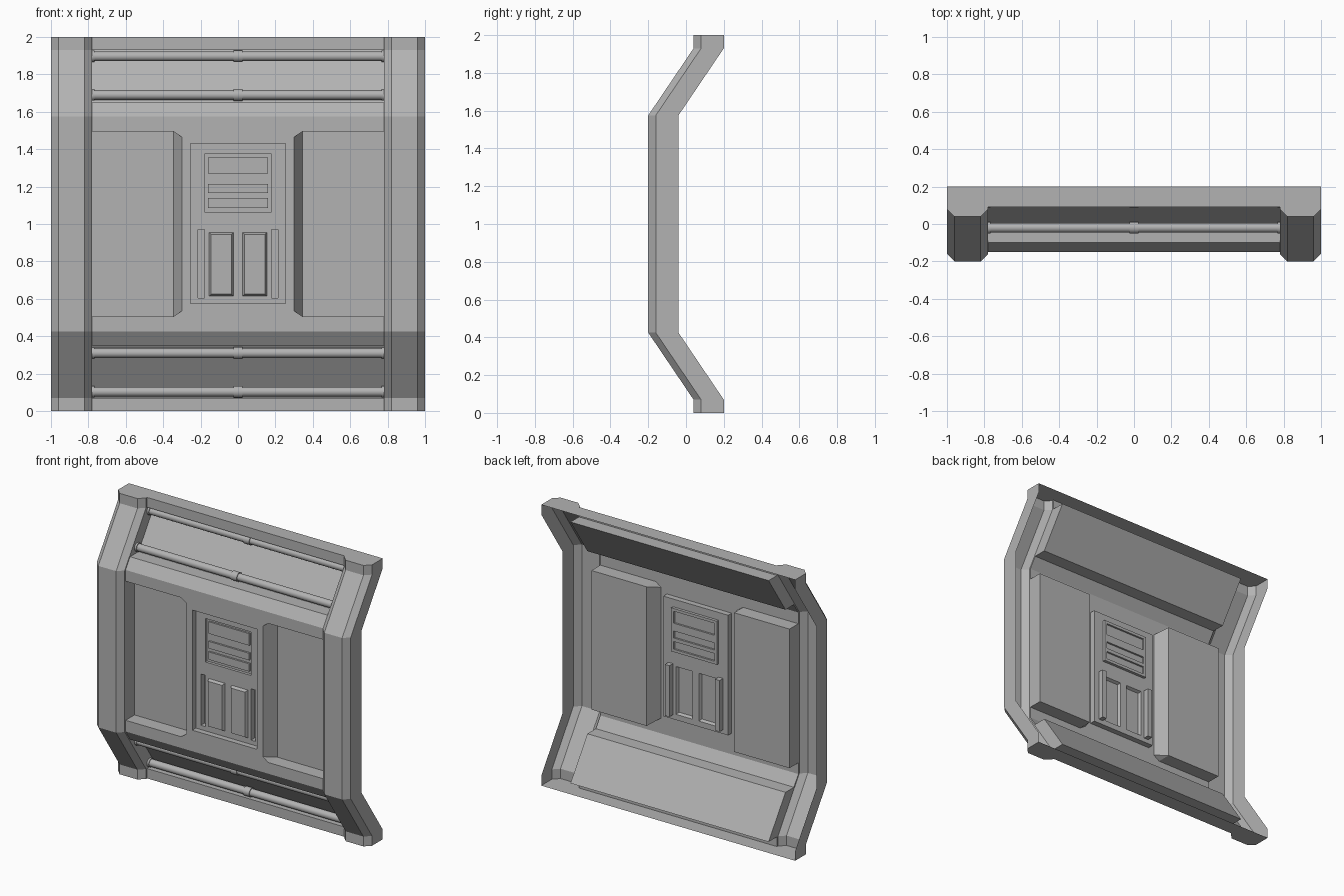
import bpy, bmesh, math
from mathutils import Matrix

if "Cube" in bpy.data.objects:
    bpy.data.objects.remove(bpy.data.objects["Cube"])

grey = bpy.data.materials.new("dark_grey")
grey.diffuse_color = (.45, .45, .45, 1)
grey.use_nodes = True
grey.node_tree.nodes["Principled BSDF"].inputs["Base Color"].default_value = grey.diffuse_color


def finish(name, bm, solid=False):
    """Weld, orient (open shells face the front) and link as an object."""
    bmesh.ops.remove_doubles(bm, verts=bm.verts, dist=0.0005)
    bmesh.ops.recalc_face_normals(bm, faces=bm.faces)
    bm.normal_update()
    if not solid and sum(f.normal.y * f.calc_area() for f in bm.faces) > 0:
        bmesh.ops.reverse_faces(bm, faces=bm.faces)
    me = bpy.data.meshes.new(name)
    bm.to_mesh(me)
    bm.free()
    me.materials.append(grey)
    ob = bpy.data.objects.new(name, me)
    bpy.context.collection.objects.link(ob)
    return ob


def face(bm, pts):
    bm.faces.new([bm.verts.new(p) for p in pts])


def strip(bm, rows, closed=False):
    """Quads between successive rows of points."""
    for a, b in zip(rows, rows[1:]):
        n = len(a)
        for i in range(n if closed else n - 1):
            j = (i + 1) % n
            face(bm, [a[i], a[j], b[j], b[i]])


def rect(x0, x1, z0, z1):
    return [(x0, z0), (x1, z0), (x1, z1), (x0, z1)]


def at(loop, y):
    return [(x, y, z) for x, z in loop]


def sheet(bm, outline, holes, y):
    """Flat panel at depth y with openings."""
    edges = []
    for loop in [outline] + holes:
        vs = [bm.verts.new(p) for p in at(loop, y)]
        edges += [bm.edges.new((vs[i], vs[i - 1])) for i in range(len(vs))]
    bmesh.ops.triangle_fill(bm, edges=edges, use_beauty=True, normal=(0, -1, 0))


def tray(bm, front, y0, back, y1, holes=()):
    """Walls from one outline to another, and the floor with its openings."""
    strip(bm, [at(front, y0), at(back, y1)], closed=True)
    sheet(bm, back, list(holes), y1)


# side pillars with chamfered edges, and the top and bottom caps
section = [(1, .16), (1, .04), (.96, 0), (.82, 0), (.78, .04), (.78, .05)]
path = [(.04, 0), (.04, .07), (-.2, .425), (-.2, 1.575), (.04, 1.93), (.04, 2)]
bm = bmesh.new()
for s in (-1, 1):
    strip(bm, [[(s * x, y + o, z) for x, o in section] for y, z in path])
for z in (0, 2):
    left = [(-x, .04 + o, z) for x, o in section]
    right = [(x, .04 + o, z) for x, o in reversed(section)]
    face(bm, left + right)
finish("frame_shell", bm)

# sloped bays with a stepped-back pipe recess, mirrored top to bottom
bay = [(.09, 2), (.09, 1.93), (.185, 1.93), (-.005, 1.65), (-.1, 1.65), (-.15, 1.575)]
for name, flip in (("upper_bay", False), ("lower_bay", True)):
    prof = [(y, 2 - z if flip else z) for y, z in bay]
    bm = bmesh.new()
    strip(bm, [[(x, y, z) for y, z in prof] for x in (-.78, .78)])
    for x in (-.78, .78):
        face(bm, [(x, y, z) for y, z in prof[1:5]])
    finish(name, bm)

# middle wall: notched for the side recesses, opened for the console
half = [(-.78, .425), (-.78, .505), (-.345, .505), (-.3, .535),
        (-.3, 1.465), (-.345, 1.495), (-.78, 1.495), (-.78, 1.575)]
outline = half + [(-x, z) for x, z in reversed(half)]
console = rect(-.255, .255, .575, 1.43)
bm = bmesh.new()
sheet(bm, outline, [console], -.15)
finish("middle_wall", bm)

# side recesses with a slanted inner wall
for name, s in (("left_recess", 1), ("right_recess", -1)):
    front = [(s * x, z) for x, z in half[1:7]]
    floor = [(s * x, z) for x, z in rect(-.78, -.345, .505, 1.495)]
    bm = bmesh.new()
    rim = at(front, -.15)
    b = at(floor, -.05)
    back = [b[0], b[1], b[1], b[2], b[2], b[3]]
    for i in range(6):
        j = (i + 1) % 6
        pts = [rim[i], rim[j], back[j], back[i]]
        face(bm, pts[:3] if back[i] == back[j] else pts)
    face(bm, b)
    finish(name, bm)

# console: recessed plate with display, two raised doors and two slots
display = rect(-.18, .18, 1.065, 1.375)
doors = [rect(-.155, -.025, .615, .955), rect(.025, .155, .615, .955)]
slots = [rect(-.215, -.18, .605, .97), rect(.18, .215, .605, .97)]
bm = bmesh.new()
tray(bm, console, -.15, console, -.11, [display] + doors + slots)
finish("console_plate", bm)

bars = [rect(-.16, .16, z0, z1) for z0, z1 in ((1.27, 1.355), (1.165, 1.215), (1.085, 1.14))]
bm = bmesh.new()
tray(bm, display, -.11, display, -.09, bars)
finish("display_plate", bm)

for i, r in enumerate(bars):
    bm = bmesh.new()
    tray(bm, r, -.09, r, -.103)
    finish(f"display_bar_{i + 1}", bm)
for i, r in enumerate(doors):
    (x0, z0), (x1, z1) = r[0], r[2]
    bm = bmesh.new()
    tray(bm, r, -.11, rect(x0 + .01, x1 - .01, z0 + .01, z1 - .01), -.13)
    finish(f"console_door_{i + 1}", bm)
for i, r in enumerate(slots):
    bm = bmesh.new()
    tray(bm, r, -.11, r, -.07)
    finish(f"console_slot_{i + 1}", bm)

# round pipes with a centre collar and end flanges, smooth around
pipes = [(.12, 1.897), (-.02, 1.69), (-.02, .31), (.12, .103)]
for i, (y, z) in enumerate(pipes):
    bm = bmesh.new()
    for x, length, r in ((0, 1.55, .026), (0, .05, .032), (-.773, .014, .031), (.773, .014, .031)):
        m = Matrix.Translation((x, y, z)) @ Matrix.Rotation(math.pi / 2, 4, 'Y')
        bmesh.ops.create_cone(bm, cap_ends=True, segments=16, radius1=r, radius2=r,
                              depth=length, matrix=m)
    ob = finish(f"pipe_{i + 1}", bm, solid=True)
    bpy.ops.object.select_all(action='DESELECT')
    ob.select_set(True)
    bpy.context.view_layer.objects.active = ob
    bpy.ops.object.shade_smooth_by_angle(angle=math.radians(35))
